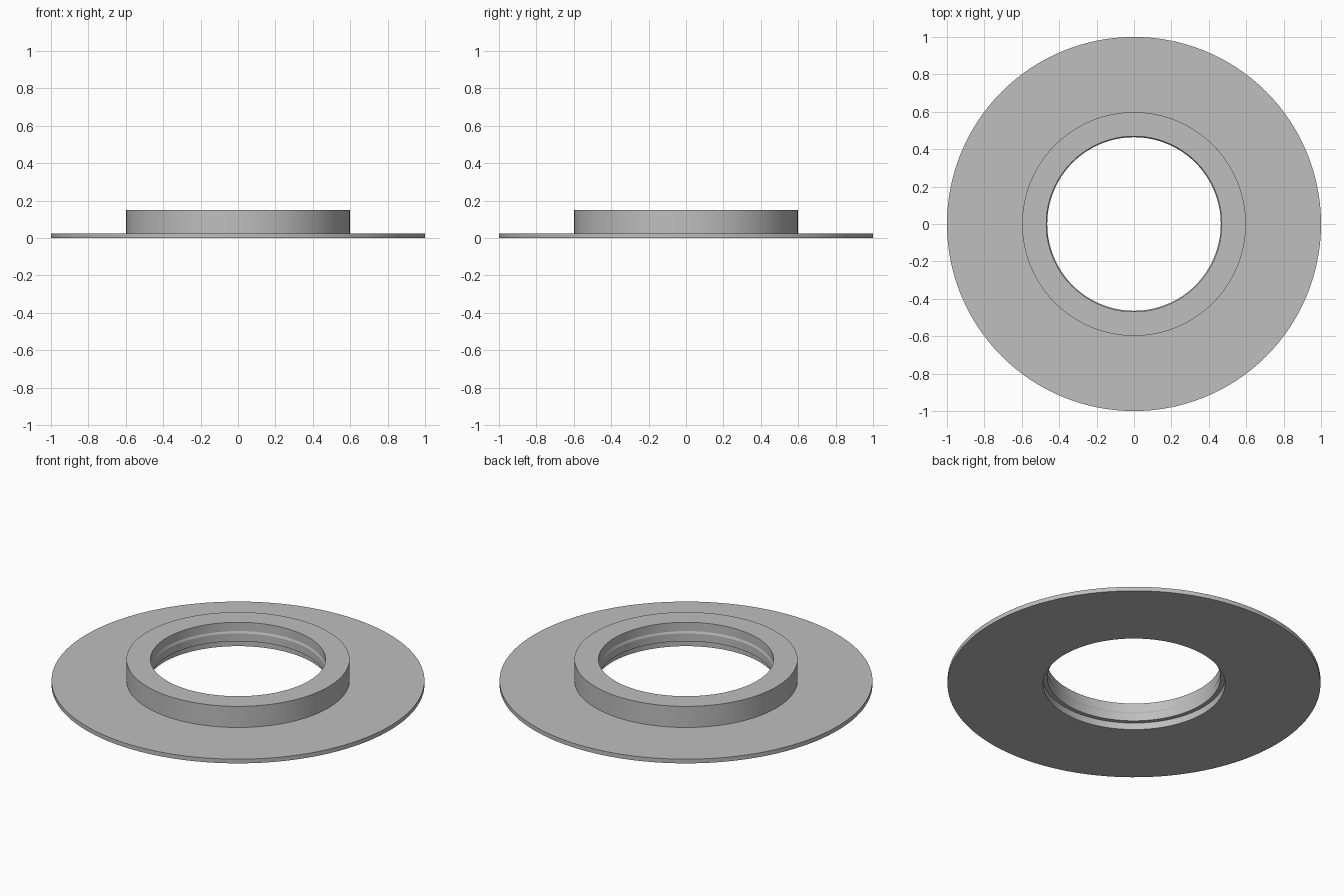
import bpy, bmesh, math

cube = bpy.data.objects.get("Cube")
if cube:
    bpy.data.objects.remove(cube, do_unlink=True)

GREY = (0.52, 0.52, 0.52, 1)
mat = bpy.data.materials.new("plain grey")
mat.use_nodes = True
mat.diffuse_color = GREY
mat.node_tree.nodes["Principled BSDF"].inputs["Base Color"].default_value = GREY

# Cross-section (radius, height): flange, raised collar, stepped bore
PROFILE = [
    (0.488, 0), (1, 0), (1, 0.025),            # flange
    (0.598, 0.025), (0.598, 0.15),             # collar
    (0.469, 0.15), (0.469, 0.098),             # upper bore
    (0.464, 0.086), (0.464, 0.04),             # chamfer and lower bore
    (0.488, 0.04),                             # recess under the bore
]

# Revolve the closed section around the vertical axis
bm = bmesh.new()
verts = [bm.verts.new((r, 0, z)) for r, z in PROFILE]
edges = [bm.edges.new((v, verts[(i + 1) % len(verts)])) for i, v in enumerate(verts)]
bmesh.ops.spin(bm, geom=verts + edges, cent=(0, 0, 0), axis=(0, 0, 1),
               angle=math.tau, steps=128, use_merge=True)
bmesh.ops.remove_doubles(bm, verts=bm.verts, dist=0.0001)
bmesh.ops.recalc_face_normals(bm, faces=bm.faces)
mesh = bpy.data.meshes.new("flanged_collar")
bm.to_mesh(mesh)
bm.free()
mesh.materials.append(mat)

ring = bpy.data.objects.new("flanged_collar", mesh)
bpy.context.collection.objects.link(ring)
bpy.ops.object.select_all(action="DESELECT")
ring.select_set(True)
bpy.context.view_layer.objects.active = ring
bpy.ops.object.shade_smooth_by_angle(angle=math.radians(20))
